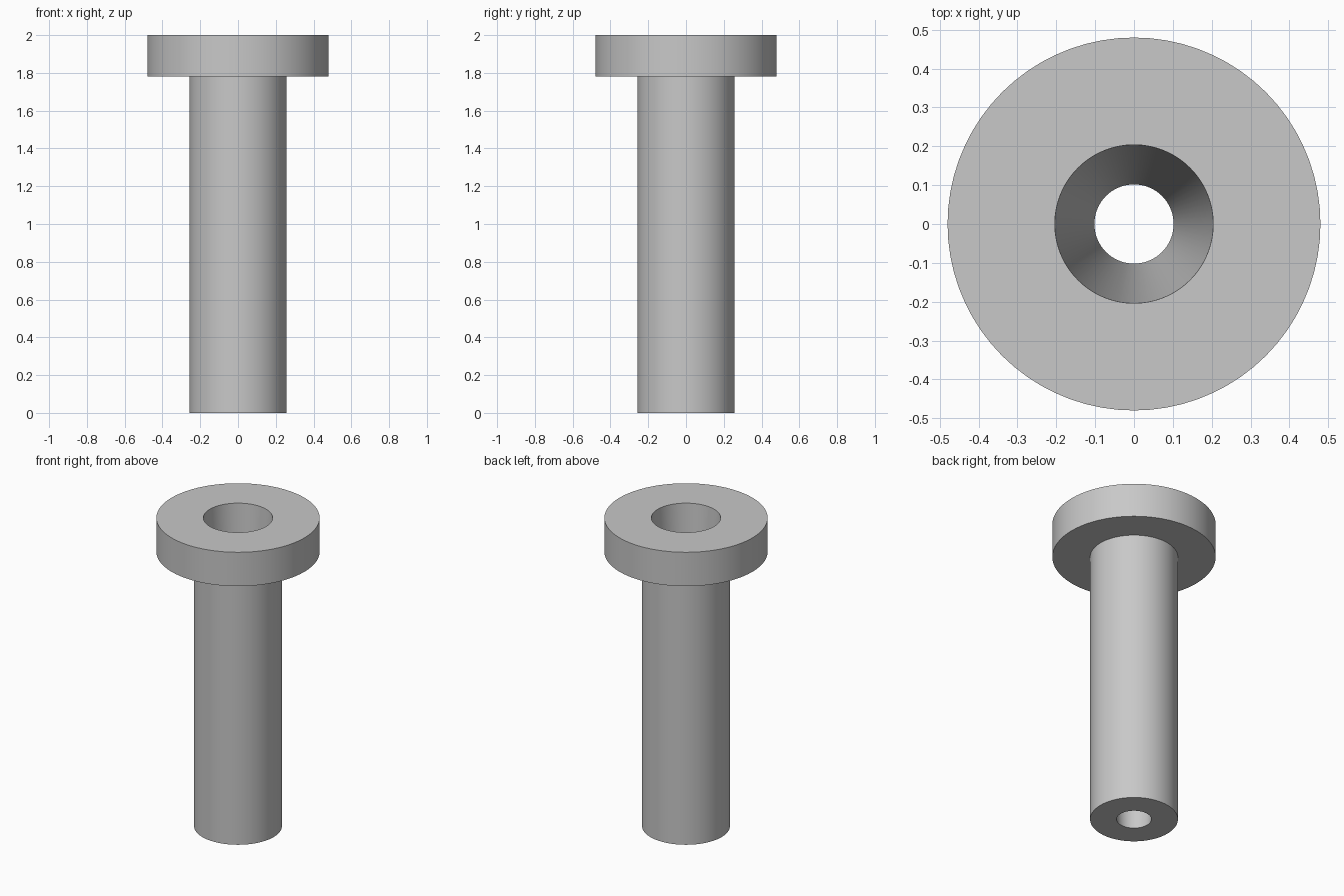
import bpy
import bmesh
from math import radians, tau
from mathutils import Matrix, Vector

cube = bpy.data.objects.get("Cube")
if cube:
    bpy.data.objects.remove(cube, do_unlink=True)

# Single plain grey material
COLOUR = (0.58, 0.58, 0.58, 1)
steel = bpy.data.materials.new("plain_grey")
steel.use_nodes = True
steel.diffuse_color = COLOUR
steel.node_tree.nodes["Principled BSDF"].inputs["Base Color"].default_value = COLOUR


def lathe(name, profile, segments):
    """Revolve a closed (radius, height) profile around the z axis."""
    bm = bmesh.new()
    rings = []
    for i in range(segments):
        turn = Matrix.Rotation(tau * i / segments, 3, "Z")
        rings.append([bm.verts.new(turn @ Vector((r, 0, z))) for r, z in profile])
    count = len(profile)
    for i in range(segments):
        here, there = rings[i], rings[(i + 1) % segments]
        for j in range(count):
            k = (j + 1) % count
            bm.faces.new((here[j], there[j], there[k], here[k]))
    bmesh.ops.recalc_face_normals(bm, faces=bm.faces)
    mesh = bpy.data.meshes.new(name)
    bm.to_mesh(mesh)
    bm.free()
    mesh.materials.append(steel)
    obj = bpy.data.objects.new(name, mesh)
    bpy.context.collection.objects.link(obj)
    return obj


# Flanged sleeve: shank, head and tapered through-hole in one profile
HEIGHT, HEAD_BOTTOM = 2.0, 1.78
HEAD_R, SHANK_R = 0.48, 0.258
BORE_TOP_R, BORE_BOTTOM_R = 0.204, 0.102

bushing = lathe("flanged_bushing", [
    (BORE_BOTTOM_R, 0),
    (SHANK_R, 0),
    (SHANK_R, HEAD_BOTTOM),
    (HEAD_R, HEAD_BOTTOM),
    (HEAD_R, HEIGHT),
    (BORE_TOP_R, HEIGHT),
], 72)

# Smooth walls with crisp rims
bpy.ops.object.select_all(action="DESELECT")
bushing.select_set(True)
bpy.context.view_layer.objects.active = bushing
bpy.ops.object.shade_smooth_by_angle(angle=radians(30))
